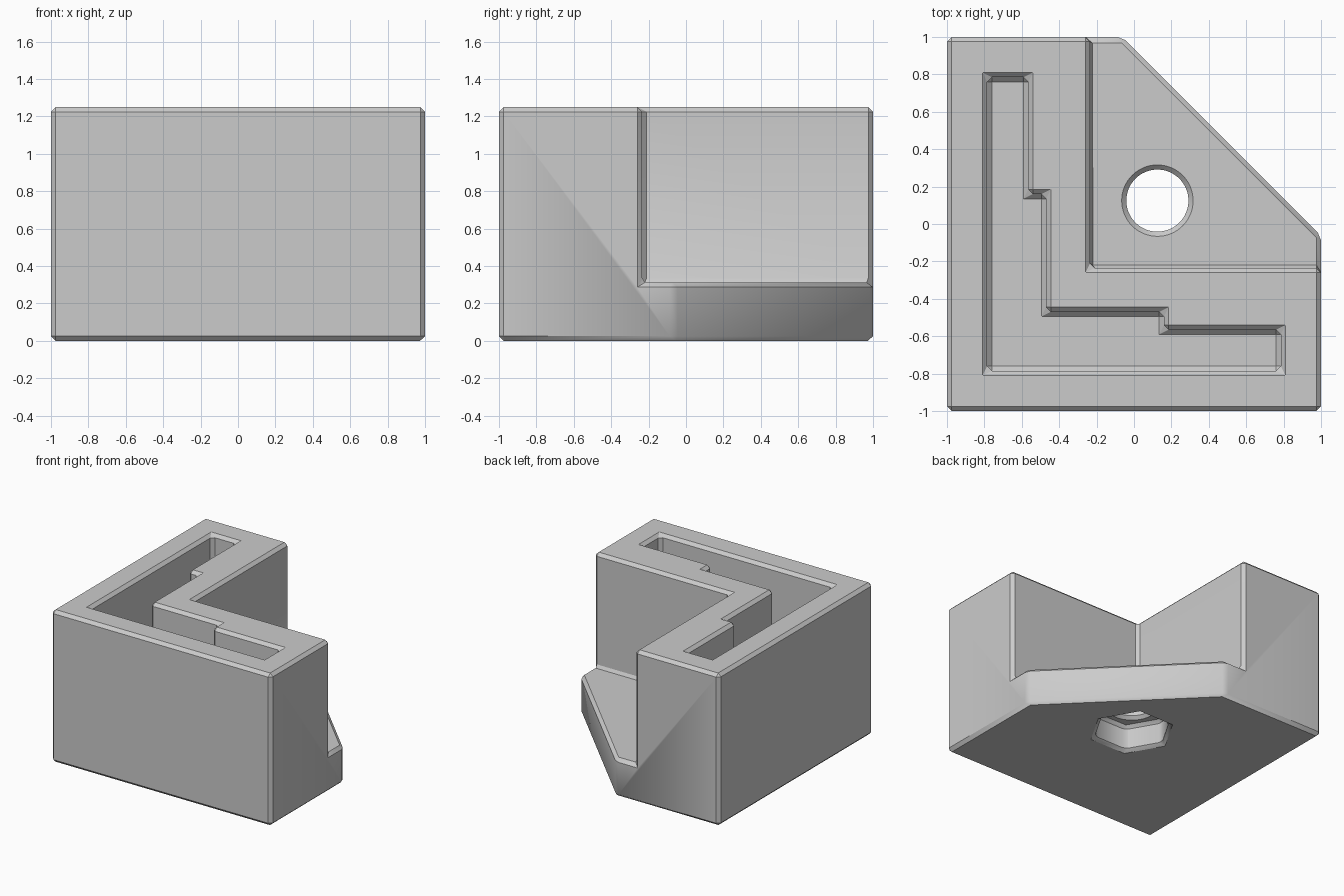
import bpy, bmesh
from math import radians, cos, sin, tau

cube = bpy.data.objects.get("Cube")
if cube:
    bpy.data.objects.remove(cube, do_unlink=True)

HEIGHT, PLATE, WALL, CHAMFER = 1.25, 0.3125, -0.235, 0.025
HOLE = (0.125, 0.125)


def prism(name, outline, z0, z1):
    """Extrude a counter-clockwise outline from z0 up to z1."""
    bm = bmesh.new()
    base = bm.faces.new([bm.verts.new((x, y, z0)) for x, y in outline])
    top = bmesh.ops.extrude_face_region(bm, geom=[base])["geom"]
    bmesh.ops.translate(bm, vec=(0, 0, z1 - z0),
                        verts=[v for v in top if isinstance(v, bmesh.types.BMVert)])
    bmesh.ops.recalc_face_normals(bm, faces=bm.faces)
    mesh = bpy.data.meshes.new(name)
    bm.to_mesh(mesh)
    bm.free()
    obj = bpy.data.objects.new(name, mesh)
    bpy.context.collection.objects.link(obj)
    return obj


def ring(radius, sides):
    return [(HOLE[0] + radius * cos(tau * i / sides),
             HOLE[1] + radius * sin(tau * i / sides)) for i in range(sides)]


# Solid block with one corner cut off diagonally
body = prism("corner_bracket", [(-1, -1), (1, -1), (1, -0.0625), (-0.0625, 1), (-1, 1)],
             0, HEIGHT)

# Stepped pocket: half outline, mirrored across the diagonal
half = [(-0.47, -0.47), (-0.47, 0.16), (-0.565, 0.16), (-0.565, 0.785), (-0.785, 0.785)]
pocket = half + [(-0.785, -0.785)] + [(y, x) for x, y in reversed(half[1:])]

cutters = [
    # Notch that leaves the L-shaped wall above the base plate
    prism("notch_cutter", [(WALL, WALL), (2, WALL), (2, 2), (WALL, 2)], PLATE, 2),
    prism("pocket_cutter", pocket, 0.19, 2),
    # Hexagonal recess below and round bolt hole through the plate
    prism("hex_recess_cutter", ring(0.297, 6), -1, 0.215),
    prism("bolt_hole_cutter", ring(0.166, 64), -1, 1),
]
for cutter in cutters:
    cutter.hide_render = True
    mod = body.modifiers.new(cutter.name, "BOOLEAN")
    mod.operation, mod.solver, mod.object = "DIFFERENCE", "EXACT", cutter

# Even chamfer on every sharp edge
bevel = body.modifiers.new("chamfer", "BEVEL")
bevel.width, bevel.segments = CHAMFER, 1
bevel.limit_method, bevel.angle_limit = "ANGLE", radians(30)
bevel.use_clamp_overlap = False

# Bake the modifiers and drop the cutters
depsgraph = bpy.context.evaluated_depsgraph_get()
body_mesh = bpy.data.meshes.new_from_object(body.evaluated_get(depsgraph))
body.modifiers.clear()
body.data = body_mesh
for cutter in cutters:
    bpy.data.objects.remove(cutter, do_unlink=True)

# Plain grey finish
grey = bpy.data.materials.new("plain_grey")
grey.use_nodes = True
colour = (0.6, 0.6, 0.6, 1)
grey.diffuse_color = colour
grey.node_tree.nodes["Principled BSDF"].inputs["Base Color"].default_value = colour
body.data.materials.clear()
body.data.materials.append(grey)

bpy.context.view_layer.objects.active = body
body.select_set(True)
bpy.ops.object.shade_smooth_by_angle(angle=radians(30))
